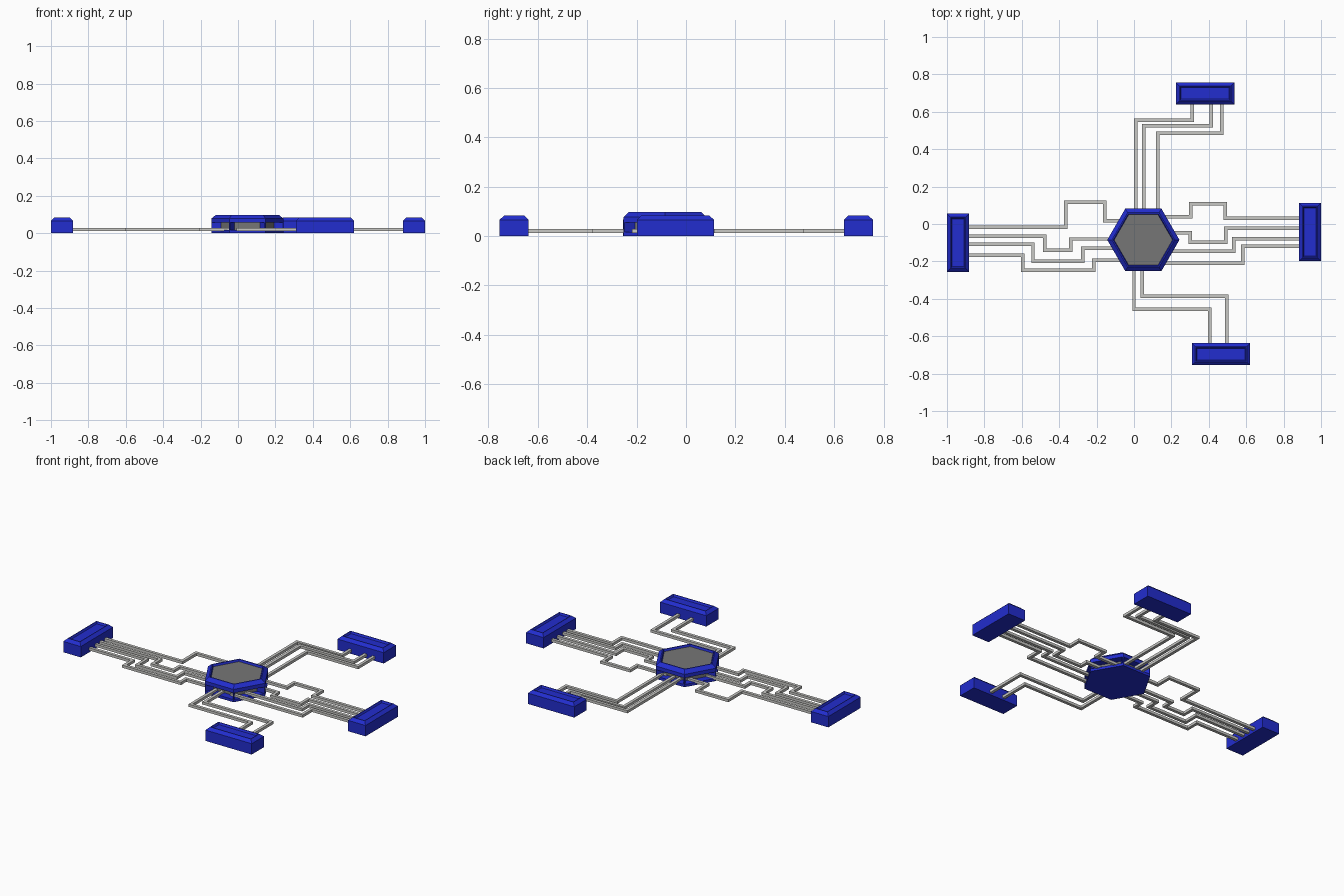
import bpy
import bmesh
from math import cos, sin, pi
from mathutils import Vector

cube = bpy.data.objects.get("Cube")
if cube:
    bpy.data.objects.remove(cube, do_unlink=True)


def material(name, rgb):
    mat = bpy.data.materials.new(name)
    mat.use_nodes = True
    color = (*rgb, 1)
    mat.diffuse_color = color
    mat.node_tree.nodes["Principled BSDF"].inputs["Base Color"].default_value = color
    return mat


BLUE = material("blue", (0.016, 0.026, 0.62))
GREY = material("dark grey", (0.18, 0.18, 0.18))
SILVER = material("light grey", (0.58, 0.58, 0.56))


def finish(bm, name, materials):
    bmesh.ops.recalc_face_normals(bm, faces=bm.faces)
    mesh = bpy.data.meshes.new(name)
    bm.to_mesh(mesh)
    bm.free()
    for mat in materials:
        mesh.materials.append(mat)
    obj = bpy.data.objects.new(name, mesh)
    bpy.context.collection.objects.link(obj)
    return obj


def loft(bm, loops):
    """Skin matching closed loops and cap both ends; return bands and top cap."""
    rings = [[bm.verts.new(p) for p in loop] for loop in loops]
    bands = []
    for a, b in zip(rings, rings[1:]):
        n = len(a)
        bands.append([bm.faces.new((a[i], a[(i + 1) % n], b[(i + 1) % n], b[i]))
                      for i in range(n)])
    bm.faces.new(rings[0][::-1])
    return bands, bm.faces.new(rings[-1])


# Hexagonal hub: bevelled rim, sunken grey pad, recessed grey sides
HUB = Vector((0.05, -0.085, 0))


def hexagon(radius, z):
    return [HUB + Vector((radius * cos(i * pi / 3), radius * sin(i * pi / 3), z))
            for i in range(6)]


profile = [(0.193, 0), (0.193, 0.012), (0.193, 0.06), (0.193, 0.078),
           (0.168, 0.098), (0.161, 0.098), (0.156, 0.086)]
bm = bmesh.new()
bands, pad = loft(bm, [hexagon(r, z) for r, z in profile])
pad.material_index = 1
slots = bands[1]
bmesh.ops.recalc_face_normals(bm, faces=bm.faces)
bmesh.ops.inset_individual(bm, faces=slots, thickness=0.006)
floors = bmesh.ops.extrude_discrete_faces(bm, faces=slots)["faces"]
for face in floors:
    face.material_index = 1
    for v in face.verts:
        v.co.xy = HUB.xy + (v.co.xy - HUB.xy) * 0.74
finish(bm, "hub", [BLUE, GREY])


# Connector blocks: bevelled top edge and a shallow tray
def connector(name, x, y, half_x, half_y):
    steps = [(0, 0), (0, 0.066), (0.018, 0.083), (0.022, 0.083), (0.028, 0.072)]
    loops = []
    for inset, z in steps:
        hx, hy = half_x - inset, half_y - inset
        loops.append([(x + sx * hx, y + sy * hy, z)
                      for sx, sy in ((-1, -1), (1, -1), (1, 1), (-1, 1))])
    bm = bmesh.new()
    loft(bm, loops)
    finish(bm, name, [BLUE])


LONG, SHORT = 0.156, 0.059
connector("left_connector", 0.941, -0.043, SHORT, LONG)
connector("right_connector", -0.941, -0.1, SHORT, LONG)
connector("back_connector", 0.38, 0.698, LONG, SHORT)
connector("front_connector", 0.465, -0.696, LONG, SHORT)


# Square wires with mitred right-angle bends
def wire(name, along_x, values):
    """Alternate x and y values; each neighbouring pair is one path point."""
    points = []
    for a, b in zip(values, values[1:]):
        points.append(Vector((a, b) if along_x else (b, a)))
        along_x = not along_x
    loops = []
    for i, p in enumerate(points):
        normals = []
        for a, b in zip(points[max(i - 1, 0):i + 2], points[max(i - 1, 0) + 1:i + 2]):
            d = (b - a).normalized()
            normals.append(Vector((-d.y, d.x)))
        side = sum(normals, Vector((0, 0))) * 0.009
        p0, p1 = p - side, p + side
        loops.append([(*p0, 0.012), (*p1, 0.012), (*p1, 0.028), (*p0, 0.028)])
    bm = bmesh.new()
    loft(bm, loops)
    finish(bm, name, [SILVER])


right_wires = [
    (-0.9, -0.018, -0.364, 0.116, -0.156, 0.017, 0),
    (-0.9, -0.066, -0.477, -0.14, -0.338, -0.08, -0.05),
    (-0.9, -0.108, -0.54, -0.2, -0.274, -0.13, -0.03),
    (-0.9, -0.167, -0.594, -0.247, -0.215, -0.194, 0),
]
left_wires = [
    (0.9, 0.03, 0.488, 0.108, 0.303, 0.038, 0.1),
    (0.9, -0.023, 0.49, -0.098, 0.301, -0.047, 0.13),
    (0.9, -0.079, 0.533, -0.146, 0.13),
    (0.9, -0.119, 0.581, -0.21, 0.1),
]
back_wires = [
    (0.66, 0.311, 0.555, 0.01, 0),
    (0.66, 0.413, 0.525, 0.052, 0),
    (0.66, 0.469, 0.485, 0.127, 0),
]
front_wires = [
    (-0.66, 0.405, -0.455, 0, -0.17),
    (-0.66, 0.496, -0.386, 0.044, -0.17),
]
for side, along_x, group in (("right", True, right_wires), ("left", True, left_wires),
                             ("back", False, back_wires), ("front", False, front_wires)):
    for i, values in enumerate(group, 1):
        wire(f"{side}_wire_{i}", along_x, values)
